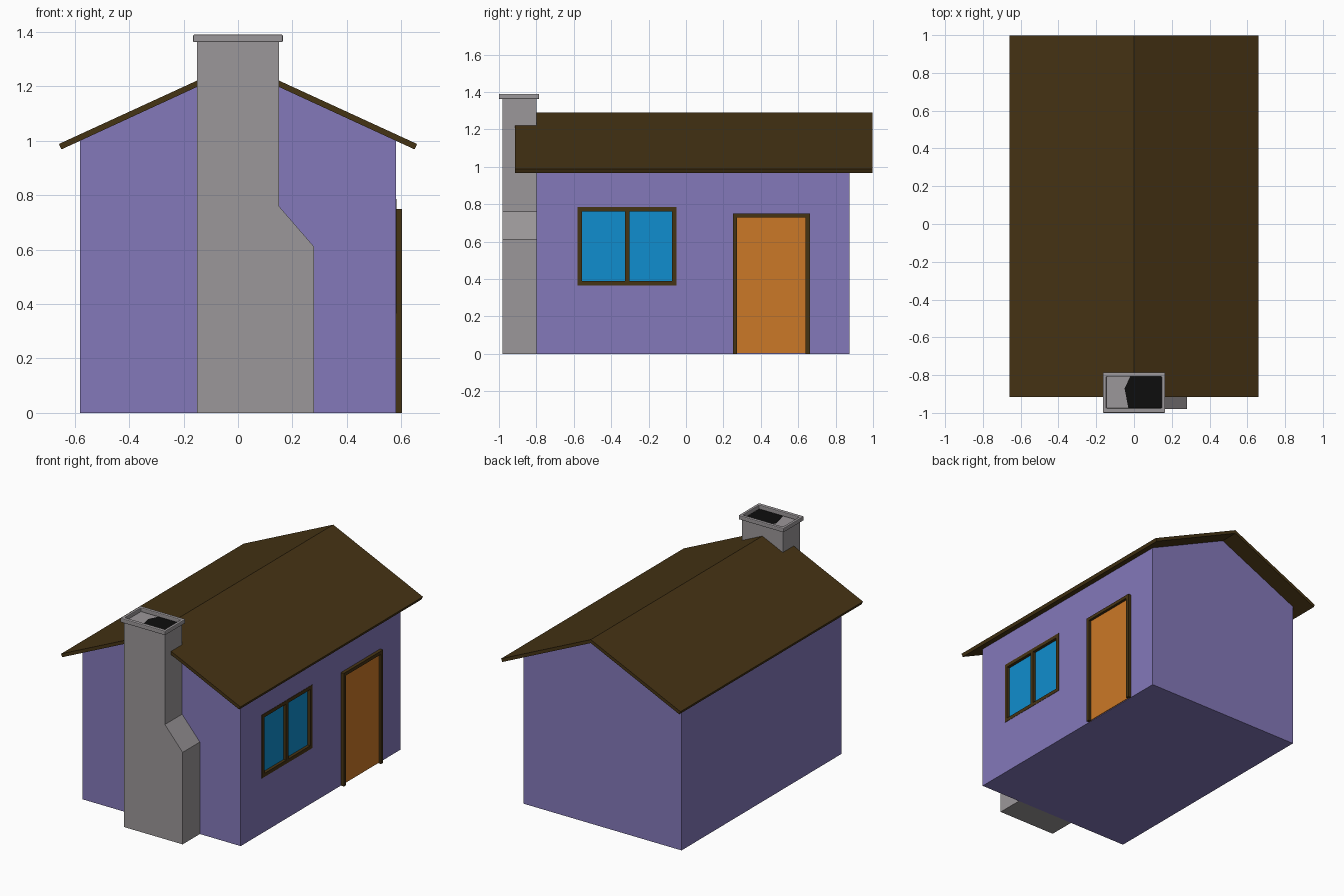
import bpy, bmesh
from mathutils import Vector

if "Cube" in bpy.data.objects:
    bpy.data.objects.remove(bpy.data.objects["Cube"])


def material(name, rgb):
    m = bpy.data.materials.new(name)
    m.diffuse_color = (*rgb, 1)
    m.use_nodes = True
    m.node_tree.nodes["Principled BSDF"].inputs["Base Color"].default_value = m.diffuse_color
    return m


PURPLE = material("purple_plaster", (0.23, 0.19, 0.49))
BROWN = material("dark_wood", (0.06, 0.033, 0.007))
BLUE = material("glass", (0.005, 0.27, 0.62))
ORANGE = material("door_wood", (0.6, 0.19, 0.02))
BLACK = material("soot", (0.004, 0.004, 0.004))
GREY = material("stone", (0.33, 0.31, 0.32))


def prism(name, profile, axis, a, b, mat=None):
    """Extrude a closed 2D profile along 'x' (profile y,z), 'y' (x,z) or 'z' (x,y)."""
    place = {'x': lambda u, v, d: (d, u, v),
             'y': lambda u, v, d: (u, d, v),
             'z': lambda u, v, d: (u, v, d)}[axis]
    bm = bmesh.new()
    face = bm.faces.new([bm.verts.new(place(u, v, a)) for u, v in profile])
    ext = bmesh.ops.extrude_face_region(bm, geom=[face])
    moved = [g for g in ext['geom'] if isinstance(g, bmesh.types.BMVert)]
    bmesh.ops.translate(bm, verts=moved, vec=Vector(place(0, 0, b - a)))
    bmesh.ops.recalc_face_normals(bm, faces=bm.faces)
    mesh = bpy.data.meshes.new(name)
    bm.to_mesh(mesh)
    bm.free()
    obj = bpy.data.objects.new(name, mesh)
    bpy.context.collection.objects.link(obj)
    if mat:
        mesh.materials.append(mat)
    return obj


def rect(u0, u1, v0, v1):
    return [(u0, v0), (u1, v0), (u1, v1), (u0, v1)]


def cut(obj, cutter):
    mod = obj.modifiers.new("opening", 'BOOLEAN')
    mod.operation = 'DIFFERENCE'
    mod.solver = 'EXACT'
    mod.object = cutter
    cutter.hide_render = True
    cutter.hide_set(True)


# House body with gable ends
walls = prism("walls", [(-0.58, 0), (0.58, 0), (0.58, 1.0), (0, 1.268), (-0.58, 1.0)],
              'y', -0.80, 0.875, PURPLE)

# Pitched roof with overhanging eaves, cut square to the slope
prism("roof", [(-0.658, 0.988), (0, 1.29), (0.658, 0.988), (0.649, 0.968),
               (0, 1.267), (-0.649, 0.968)], 'y', -0.915, 0.998, BROWN)

# Window set into the right wall
WY0, WY1, WZ0, WZ1, FW = -0.58, -0.05, 0.365, 0.785, 0.024
cut(walls, prism("window_cutter", rect(WY0, WY1, WZ0, WZ1), 'x', 0.54, 0.62))
frame = prism("window_frame", rect(WY0, WY1, WZ0, WZ1), 'x', 0.541, 0.582, BROWN)
mid = (WY0 + WY1) / 2
for side, y0, y1 in (("front", WY0 + FW, mid - FW / 2), ("back", mid + FW / 2, WY1 - FW)):
    pane = rect(y0, y1, WZ0 + FW, WZ1 - FW)
    cut(frame, prism(side + "_pane_cutter", pane, 'x', 0.555, 0.62))
    prism(side + "_window_pane", pane, 'x', 0.55, 0.562, BLUE)

# Door with an arch-shaped square frame standing proud of the wall
DY0, DY1, DZ, DW = 0.25, 0.662, 0.75, 0.022
prism("door_frame", [(DY0, 0), (DY0, DZ), (DY1, DZ), (DY1, 0), (DY1 - DW, 0),
                     (DY1 - DW, DZ - DW), (DY0 + DW, DZ - DW), (DY0 + DW, 0)],
      'x', 0.57, 0.602, BROWN)
prism("door", rect(DY0 + DW, DY1 - DW, 0.004, DZ - DW), 'x', 0.57, 0.585, ORANGE)

# Chimney with a one-sided shoulder
prism("chimney", [(-0.15, 0), (0.28, 0), (0.28, 0.61), (0.15, 0.76),
                  (0.15, 1.362), (-0.15, 1.362)], 'y', -0.98, -0.80, GREY)

# Rounded rim around the chimney top
rim = prism("chimney_rim", rect(-0.165, 0.165, -1.0, -0.785), 'z', 1.362, 1.39, GREY)
cut(rim, prism("rim_cutter", rect(-0.146, 0.146, -0.975, -0.808), 'z', 1.34, 1.42))
bevel = rim.modifiers.new("soft_edges", 'BEVEL')
bevel.width = 0.005
bevel.segments = 2

# Dark flue opening
prism("flue", [(-0.03, -0.975), (0.146, -0.975), (0.146, -0.808), (-0.02, -0.808),
               (-0.05, -0.87)], 'z', 1.355, 1.364, BLACK)
